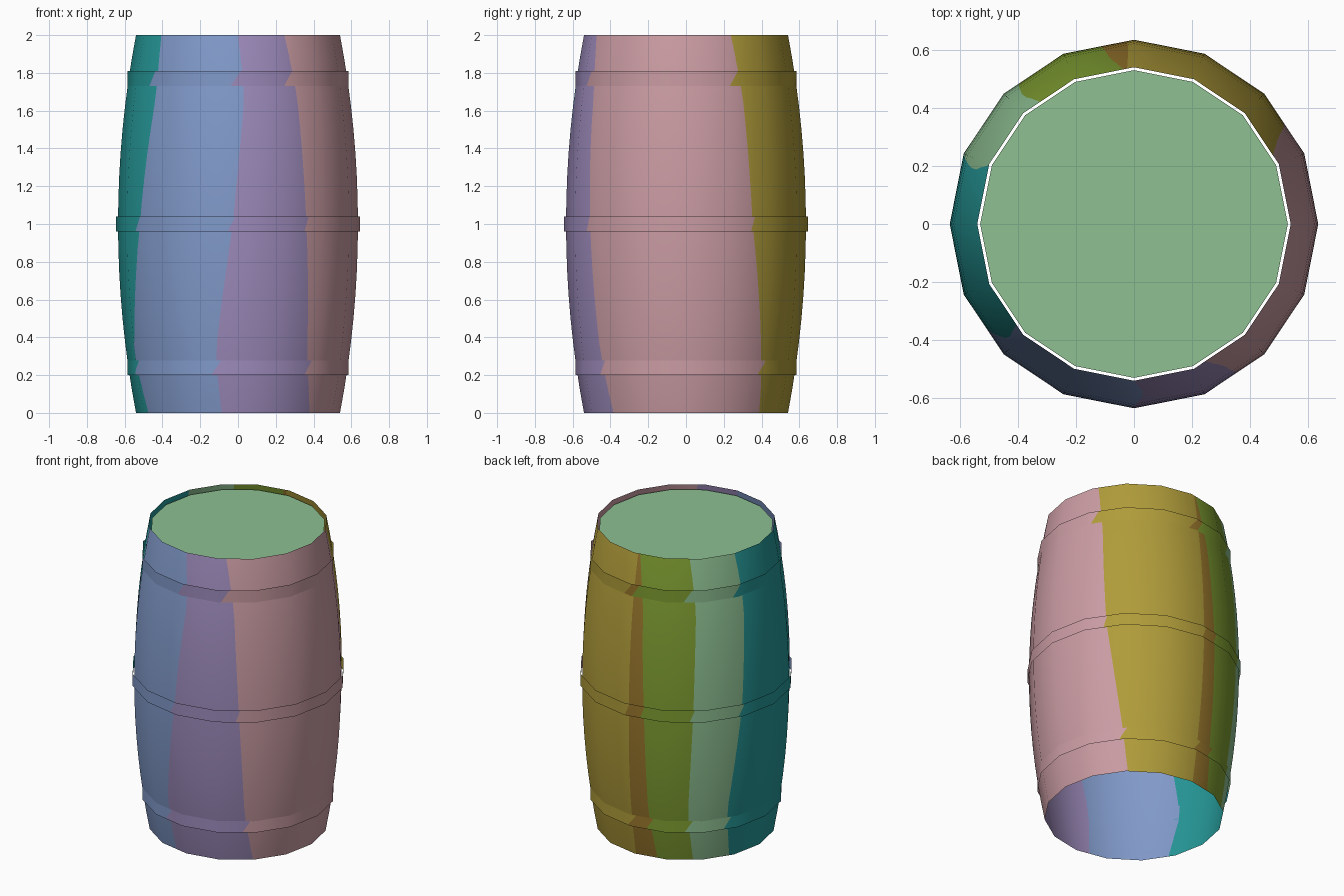
import bpy, bmesh, math
from mathutils import Vector

if "Cube" in bpy.data.objects:
    bpy.data.objects.remove(bpy.data.objects["Cube"], do_unlink=True)

SIDES = 16
HEIGHTS = (0, .3, 1, 1.7, 2)

# Each colour: name, sRGB, and the angle where its stave starts at HEIGHTS
STAVES = [
    ("olive", (176, 156, 58), (46, 43, 34.5, 31, 26.5)),
    ("brown", (152, 118, 44), (91, 91, 92, 92, 92.5)),
    ("leaf green", (126, 156, 49), (106, 102, 101, 98.5, 94)),
    ("pale green", (142, 192, 146), (129.5, 126, 129, 131, 127.5)),
    ("teal", (38, 152, 152), (154, 150, 157, 161.5, 158)),
    ("blue", (129, 154, 202), (207, 202, 213.5, 222.5, 220.5)),
    ("purple", (156, 138, 186), (260.5, 258, 267.5, 273.5, 270)),
    ("pink", (202, 156, 163), (314.5, 309, 305.5, 302.5, 297.5)),
]


def make_material(name, rgb):
    color = [((c / 255 + .055) / 1.055) ** 2.4 for c in rgb] + [1]
    mat = bpy.data.materials.new(name)
    mat.use_nodes = True
    mat.diffuse_color = color
    bsdf = next(n for n in mat.node_tree.nodes if n.type == "BSDF_PRINCIPLED")
    bsdf.inputs["Base Color"].default_value = color
    return mat


MATERIALS = [make_material(name, rgb) for name, rgb, _ in STAVES]


def seam(stave, z):
    """Start angle in degrees of a stave at height z."""
    angles = STAVES[stave][2]
    for i in range(len(HEIGHTS) - 1):
        z0, z1 = HEIGHTS[i], HEIGHTS[i + 1]
        if z <= z1 or i == len(HEIGHTS) - 2:
            return angles[i] + (angles[i + 1] - angles[i]) * (z - z0) / (z1 - z0)


def on_circle(deg, radius, z):
    a = math.radians(deg)
    return Vector((radius * math.cos(a), radius * math.sin(a), z))


def stave_surface(name, profile, shift=lambda z: 0):
    """Open 16-sided shell through (radius, z) rings, cut along the seams."""
    bm = bmesh.new()
    rings = [[bm.verts.new(on_circle(360 * k / SIDES, r, z)) for k in range(SIDES)]
             for r, z in profile]
    for low, high in zip(rings, rings[1:]):
        for k in range(SIDES):
            n = (k + 1) % SIDES
            bm.faces.new((low[k], low[n], high[n], high[k]))

    # Cut every seam through every band
    for (_, z0), (_, z1) in zip(profile, profile[1:]):
        for s in range(len(STAVES)):
            a0, a1 = seam(s, z0) + shift(z0), seam(s, z1) + shift(z1)
            p0, p1 = on_circle(a0, .6, z0), on_circle(a1, .6, z1)
            radial = on_circle((a0 + a1) / 2, 1, 0)
            faces = []
            for f in bm.faces:
                c = f.calc_center_median()
                if z0 < c.z < z1 and Vector((c.x, c.y, 0)).normalized().dot(radial) > .85:
                    faces.append(f)
            edges = {e for f in faces for e in f.edges}
            verts = {v for f in faces for v in f.verts}
            bmesh.ops.bisect_plane(bm, geom=faces + list(edges) + list(verts), dist=1e-5,
                                   plane_co=(p0 + p1) / 2,
                                   plane_no=(p1 - p0).cross(radial).normalized())

    # Colour each piece by the stave it lies in
    for f in bm.faces:
        c = f.calc_center_median()
        deg = math.degrees(math.atan2(c.y, c.x)) % 360
        f.material_index = len(STAVES) - 1
        for s in range(len(STAVES)):
            if deg >= seam(s, c.z) + shift(c.z):
                f.material_index = s
        f.smooth = True

    mesh = bpy.data.meshes.new(name)
    bm.to_mesh(mesh)
    bm.free()
    for mat in MATERIALS:
        mesh.materials.append(mat)
    # Round shading across the flat sides
    slope = 0 if "hoop" in name else .19
    mesh.normals_split_custom_set_from_vertices(
        [Vector((v.co.x, v.co.y, slope * (v.co.z - 1) * .6)).normalized() for v in mesh.vertices])
    obj = bpy.data.objects.new(name, mesh)
    bpy.context.collection.objects.link(obj)
    return obj


# Bulging barrel wall, open below
stave_surface("barrel_wall",
              [(.635 - .095 * (i / 8 - 1) ** 2, i / 8) for i in range(17)])

# Hoops: name, radius, bottom, top, seam shift at bottom and top
for name, radius, low, high, s0, s1 in (
        ("lower_hoop", .585, .2, .28, -3, 3),
        ("middle_hoop", .645, .96, 1.04, -2, 1),
        ("upper_hoop", .585, 1.73, 1.81, -7, -1)):
    stave_surface(name, [(radius, low), (radius, high)],
                  lambda z, a=low, b=high, p=s0, q=s1: p + (q - p) * (z - a) / (b - a))

# Lid set just below the rim
bpy.ops.mesh.primitive_circle_add(vertices=SIDES, radius=.53, fill_type="NGON",
                                  location=(0, 0, 1.97), rotation=(0, 0, math.pi / 2))
lid = bpy.context.object
lid.name = "lid"
lid.data.materials.append(MATERIALS[3])
